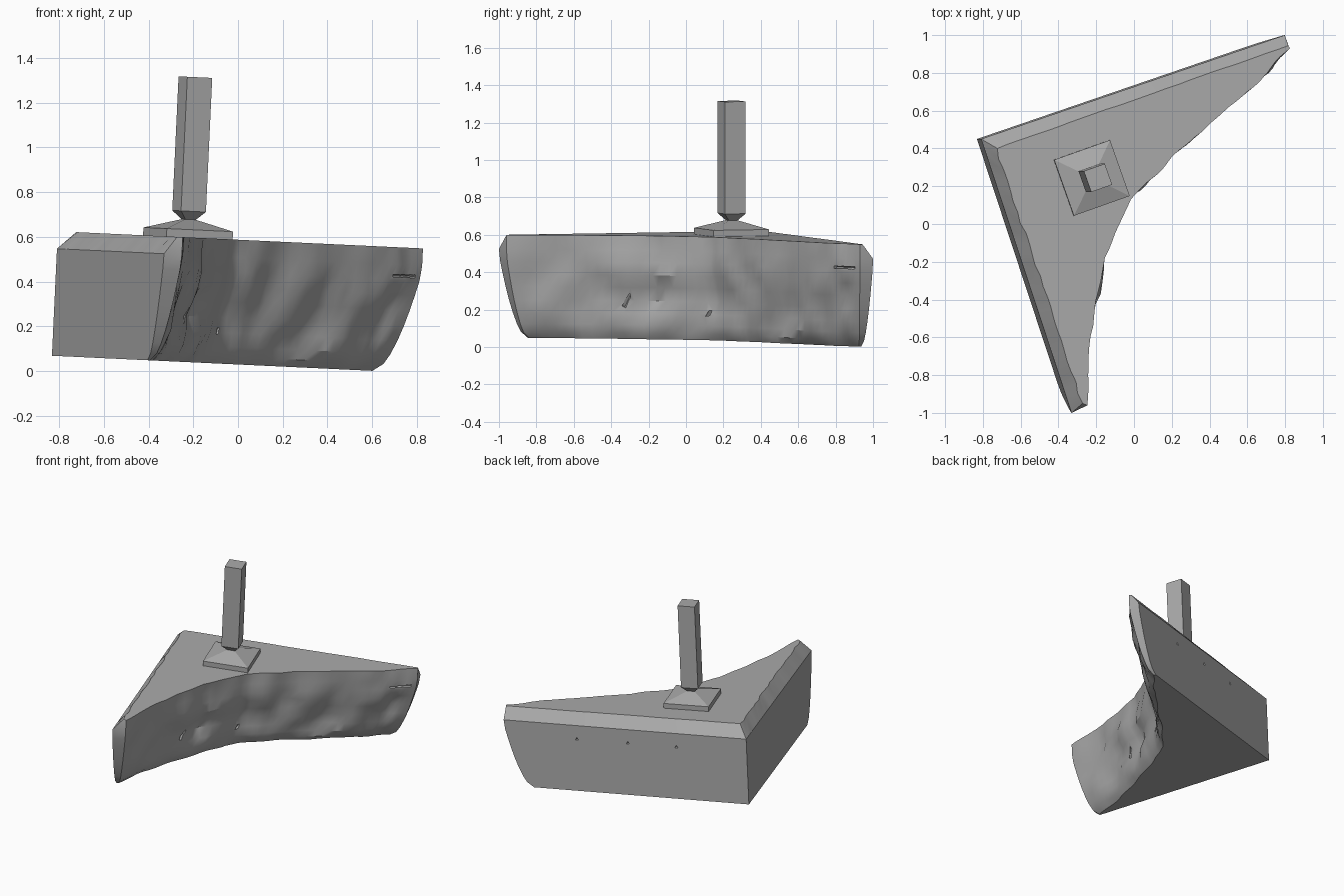
import bpy, bmesh, random
from mathutils import Vector, Matrix, noise

random.seed(4)
if "Cube" in bpy.data.objects:
    bpy.data.objects.remove(bpy.data.objects["Cube"])

TILT = 0.047
BASE_Z, HEIGHT = 0.03, 0.557

stone = bpy.data.materials.new("stone_grey")
stone.use_nodes = True
grey = (0.4, 0.4, 0.4, 1)
stone.diffuse_color = grey
stone.node_tree.nodes["Principled BSDF"].inputs["Base Color"].default_value = grey


def make_object(name, bm):
    bmesh.ops.recalc_face_normals(bm, faces=bm.faces)
    mesh = bpy.data.meshes.new(name)
    bm.to_mesh(mesh)
    bm.free()
    obj = bpy.data.objects.new(name, mesh)
    obj.rotation_euler.y = TILT
    mesh.materials.append(stone)
    bpy.context.collection.objects.link(obj)
    return obj


def loft(bm, rings):
    rows = [[bm.verts.new(p) for p in ring] for ring in rings]
    n = len(rows[0])
    for low, high in zip(rows, rows[1:]):
        for i in range(n):
            j = (i + 1) % n
            bm.faces.new((low[i], low[j], high[j], high[i]))
    bm.faces.new(rows[0][::-1])
    bm.faces.new(rows[-1])


def spread(points, steps):
    """Evenly fill a polyline, leaving out its last point."""
    return [Vector(a).lerp(Vector(b), k / steps)
            for a, b in zip(points, points[1:]) for k in range(steps)]


# Corner fragment: two straight outer walls and a broken inner face
corner = (-0.834, 0.45)
rim = [(0.80, 0.93), (0.64, 0.75), (0.42, 0.56), (0.14, 0.31), (-0.04, 0.13),
       (-0.18, -0.18), (-0.255, -0.6), (-0.275, -0.96)]
foot = [(0.60, 0.925), (0.50, 0.80), (0.30, 0.60), (0.05, 0.36), (-0.12, 0.17),
        (-0.24, -0.15), (-0.35, -0.55), (-0.395, -0.84)]
rim_tips = ((0.775, 1.0), (-0.355, -1.0))
foot_tips = ((0.59, 0.937), (-0.406, -0.845))
outward = Vector((0.75, -0.66))


def broken_ring(h):
    w = min(1, (h / 0.8) ** 0.55)
    z = BASE_Z + HEIGHT * h
    mix = lambda a, b: Vector(a).lerp(Vector(b), w)
    inner = spread([mix(f, r) for f, r in zip(foot, rim)], 7)
    inner.append(mix(foot[-1], rim[-1]))
    # rough surface, calmer at top and bottom
    strength = 0.02 + 0.10 * h * (1 - h)
    for i, p in enumerate(inner):
        fade = min(1, i / 4, (len(inner) - 1 - i) / 4)
        seed = Vector((p.x * 5, p.y * 5, z * 6))
        bump = noise.noise(seed) + 0.4 * noise.noise(seed * 2.3)
        inner[i] = p + outward * (bump - 0.2) * strength * fade
    if h < 1:
        start, mid, end = mix(foot_tips[0], rim_tips[0]), corner, mix(foot_tips[1], rim_tips[1])
    else:
        start, mid, end = (0.79, 0.945), (-0.757, 0.40), (-0.30, -0.95)
    back, side = spread([start, mid], 24), spread([mid, end], 24)
    if h == 1:
        # chipped inner edge of the bevels
        back = [p + Vector((0, random.uniform(-0.002, 0.002))) for p in back]
        side = [p + Vector((random.uniform(-0.009, 0.007), 0)) for p in side]
    ring = back + side + [Vector(end)] + inner[::-1]
    return [(p.x, p.y, z) for p in ring]


bm = bmesh.new()
loft(bm, [broken_ring(h) for h in (0, 0.06, 0.14, 0.25, 0.37, 0.5, 0.62, 0.74, 0.86, 1)])
fragment = make_object("stone_fragment", bm)
bpy.context.view_layer.objects.active = fragment
fragment.select_set(True)
bpy.ops.object.shade_smooth_by_angle(angle=0.5)

# Cutters: three small pits in the back wall and slits in the broken face
bm = bmesh.new()


def add_cut(place, direction, r1, r2, depth, sides):
    turn = Vector(direction).to_track_quat("Z", "Y").to_matrix().to_4x4()
    bmesh.ops.create_cone(bm, cap_ends=True, segments=sides, radius1=r1, radius2=r2,
                          depth=depth, matrix=Matrix.Translation(place) @ turn)


for f in (0.29, 0.49, 0.70):
    p = Vector(corner).lerp(Vector(rim_tips[0]), f)
    add_cut((p.x, p.y, 0.41), (-0.32, 0.95, 0.1), 0.004, 0.022, 0.05, 3)
for place, direction in (((-0.09, 0.13, 0.19), (0.1, 0.06, 0.13)),
                         ((0.72, 0.85, 0.46), (0.7, 0.7, 0)),
                         ((-0.24, -0.3, 0.27), (0.05, 0.1, 0.2))):
    add_cut(place, direction, 0.014, 0.008, 0.15, 4)
cutter = make_object("chip_cutter", bm)
cutter.hide_render = True
cutter.hide_set(True)
cut = fragment.modifiers.new("chips", "BOOLEAN")
cut.operation = "DIFFERENCE"
cut.solver = "EXACT"
cut.object = cutter

# Square base plate with a low pyramid, and a post balanced on its point
turn = Matrix.Rotation(0.34, 3, "Z")
centre = Vector((-0.252, 0.244, 0))


def square(half, z):
    return [centre + turn @ Vector((x * half, y * half, z))
            for x, y in ((-1, -1), (1, -1), (1, 1), (-1, 1))]


for name, profile in (("base_plate", ((0.157, 0.575), (0.157, 0.622), (0.022, 0.668))),
                      ("post", ((0.022, 0.664), (0.059, 0.704), (0.059, 1.304)))):
    bm = bmesh.new()
    loft(bm, [square(half, z) for half, z in profile])
    make_object(name, bm)
